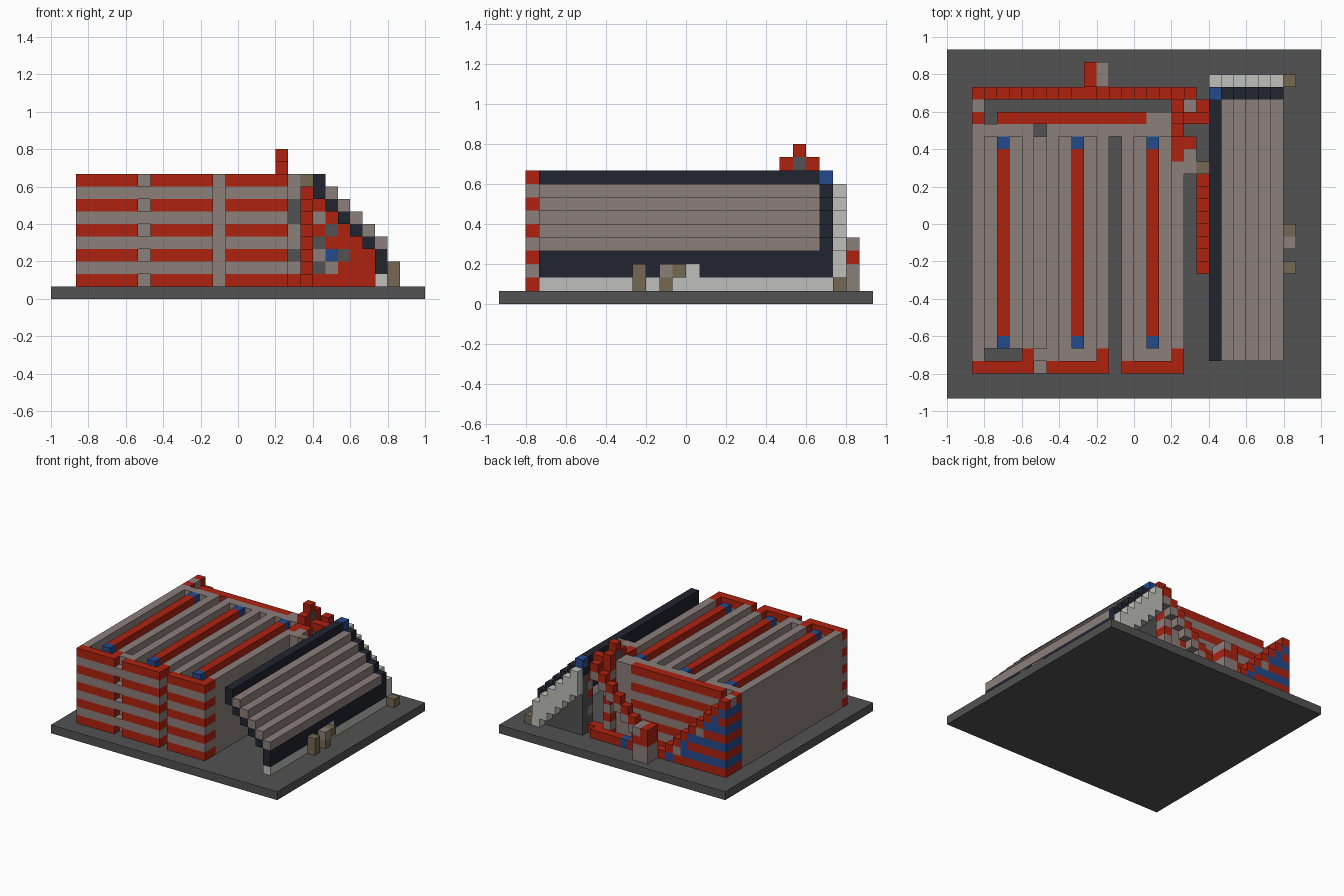
import bpy
import bmesh

cube = bpy.data.objects.get("Cube")
if cube:
    bpy.data.objects.remove(cube, do_unlink=True)

U = 1 / 15  # edge of one block

PALETTE = {
    "dark_grey": (0.085, 0.085, 0.085),
    "warm_grey": (0.26, 0.21, 0.195),
    "brick_red": (0.42, 0.016, 0.005),
    "navy": (0.015, 0.017, 0.03),
    "blue": (0.017, 0.068, 0.26),
    "pale_grey": (0.52, 0.52, 0.49),
    "tan": (0.18, 0.135, 0.085),
}
NAMES = list(PALETTE)
MATS = []
for name, rgb in PALETTE.items():
    m = bpy.data.materials.new(name)
    m.use_nodes = True
    m.diffuse_color = (*rgb, 1)
    bsdf = m.node_tree.nodes["Principled BSDF"]
    bsdf.inputs["Base Color"].default_value = (*rgb, 1)
    bsdf.inputs["Roughness"].default_value = 0.8
    MATS.append(m)

cells = {}  # block position -> (part, colour)


def span(v):
    return range(v[0], v[1] + 1) if isinstance(v, tuple) else (v,)


def fill(part, x, y, z, colour):
    """Fill inclusive block ranges; colour is a name or a rule of the layer."""
    for i in span(x):
        for j in span(y):
            for k in span(z):
                cells[i, j, k] = (part, colour(k) if callable(colour) else colour)


def bands(k):
    return "brick_red" if k % 2 else "warm_grey"


def blue_bands(k):
    return "brick_red" if k % 2 else "blue"


# ground slab
fill("ground_slab", (0, 29), (0, 27), 0, "dark_grey")

# three long chambers with recessed channels and capped spines
for a in (2, 8, 14):
    fill("chambers", (a, a + 4), (3, 21), (1, 7), "warm_grey")
    for i in (a, a + 4):
        fill("chambers", i, (3, 21), (8, 9), "warm_grey")
    fill("chambers", (a + 1, a + 3), 21, (8, 9), "warm_grey")
    fill("chamber_spines", a + 2, (4, 20), 8, "warm_grey")
    fill("chamber_spines", a + 2, (5, 19), 9, "brick_red")
    for j in (4, 20):
        fill("spine_ends", a + 2, j, 9, "blue")
    # banded front walls with a returned corner
    fill("front_wall", (a, a + 4), 2, (1, 9), bands)
    fill("front_wall", a + 4, 3, (1, 9), bands)
for k in range(1, 10):
    fill("front_wall", 7, 3 if k % 2 else 2, k, "warm_grey")
fill("chambers", 7, (4, 20), (1, 7), "warm_grey")
fill("chambers", 13, 21, (1, 9), "warm_grey")
for i in (3, 4, 5):
    for k in range(1, 10):
        cells.pop((i, 3, k), None)

# banded back wall
fill("back_wall", (4, 15), 22, (1, 9), bands)
fill("back_wall", (16, 17), 22, (1, 9), "warm_grey")
fill("back_corner", 2, (22, 24), (1, 9), blue_bands)
fill("back_corner", 2, 23, 9, "warm_grey")

# falling and rising flights along the back
for n in range(9):
    top = 9 - n
    fill("falling_stair", 2 + n, 24, (1, top), blue_bands)
    fill("falling_stair", 2 + n, 24, top, "brick_red")
    if 0 < n < 8:
        fill("falling_stair", 2 + n, 24, top - 1, "warm_grey" if n % 3 == 0 else "blue")
    i = 11 + n
    fill("low_back_wall", i, 24, 1, "blue" if n in (2, 4) else "brick_red")
    fill("rising_stair", i, 24, n + 1, "brick_red")
    if n > 1:
        fill("rising_stair", i, 24, n, "warm_grey")

# small piers at the foot of the flights
fill("stair_pier", (11, 12), (25, 26), (1, 4), "warm_grey")
fill("stair_pier", (11, 12), (25, 26), 3, "brick_red")
fill("stair_pier", 11, (25, 26), 4, "brick_red")

# stepped tower
fill("tower", 18, (19, 23), (1, 9), bands)
fill("tower", 18, (21, 23), 10, "brick_red")
fill("tower", 18, 22, 10, "dark_grey")
fill("tower", 18, 22, 11, "brick_red")

# side flight and its landing
for n in range(8):
    fill("side_stair", 20, 10 + n, n + 1, "brick_red")
    if n:
        fill("side_stair", 20, 10 + n, n, "brick_red")
fill("landing", 19, (18, 19), 9, "warm_grey")
fill("landing", 19, 18, (1, 8), lambda k: "dark_grey" if k in (3, 6, 7) else "warm_grey")
fill("landing", 19, 18, 1, "brick_red")
fill("landing", 20, 18, 9, "tan")
fill("landing", 19, 20, 9, "brick_red")
fill("landing", (19, 20), 22, 9, "brick_red")
fill("landing", 19, 23, 8, "warm_grey")

# stepped roof: pale courses over a dark lining and rim
for i in range(22, 27):
    fill("roof_courses", i, (3, 23), 30 - i, "warm_grey")
    fill("roof_rim", i, 24, 30 - i, "navy")
for i in range(21, 26):
    fill("roof_lining", i, (3, 24), 29 - i, "navy")
fill("roof_ridge", 21, (3, 23), 9, "navy")
fill("ridge_cap", 21, 24, 9, "blue")
fill("roof_eave", 26, (3, 24), (2, 3), "navy")
fill("roof_footing", 26, (3, 25), 1, "pale_grey")
fill("roof_footing", 26, 14, 2, "pale_grey")

# gable end: pale stepped edge, dark infill, brick inner face
for i in range(21, 27):
    top = 29 - i
    fill("gable_edge", i, 25, (max(1, top - 2), top), "pale_grey")
    if i < 26:
        fill("gable_infill", i, 24, (1, top - 1), "dark_grey")
        fill("gable_brick", i, 23, (1, top - 1), "brick_red")
for i, k in ((21, 2), (22, 5), (21, 4), (23, 3)):
    fill("gable_brick", i, 23, k, "dark_grey")
for i, k in ((21, 6), (22, 2), (21, 3)):
    fill("gable_brick", i, 23, k, "warm_grey")
fill("gable_brick", 22, 23, 3, "blue")
fill("gable_brick", (19, 20), 23, 1, "brick_red")

# little posts by the eave
fill("eave_posts", 27, 10, (1, 2), "tan")
fill("eave_posts", 27, 12, 1, "tan")
fill("eave_posts", 27, (12, 13), 2, "tan")
fill("eave_posts", 27, 12, 2, "warm_grey")
fill("eave_posts", 27, 25, 1, "tan")

# turn each part's exposed block sides into a mesh
SIDES = [(axis, sign) for axis in range(3) for sign in (0, 1)]


def side_corners(cell, axis, sign):
    u, v = (axis + 1) % 3, (axis + 2) % 3
    loop = []
    for du, dv in ((0, 0), (1, 0), (1, 1), (0, 1)):
        p = list(cell)
        p[axis] += sign
        p[u] += du
        p[v] += dv
        loop.append(((p[0] - 15) * U, (p[1] - 14) * U, p[2] * U))
    return loop if sign else loop[::-1]


parts = {}
for cell, (part, colour) in cells.items():
    parts.setdefault(part, []).append((cell, NAMES.index(colour)))

for part, blocks in parts.items():
    bm = bmesh.new()
    for cell, colour in blocks:
        for axis, sign in SIDES:
            near = list(cell)
            near[axis] += 2 * sign - 1
            if tuple(near) in cells:
                continue
            face = bm.faces.new([bm.verts.new(c) for c in side_corners(cell, axis, sign)])
            face.material_index = colour
    bmesh.ops.remove_doubles(bm, verts=bm.verts, dist=U / 100)
    mesh = bpy.data.meshes.new(part)
    bm.to_mesh(mesh)
    bm.free()
    for m in MATS:
        mesh.materials.append(m)
    bpy.context.scene.collection.objects.link(bpy.data.objects.new(part, mesh))
